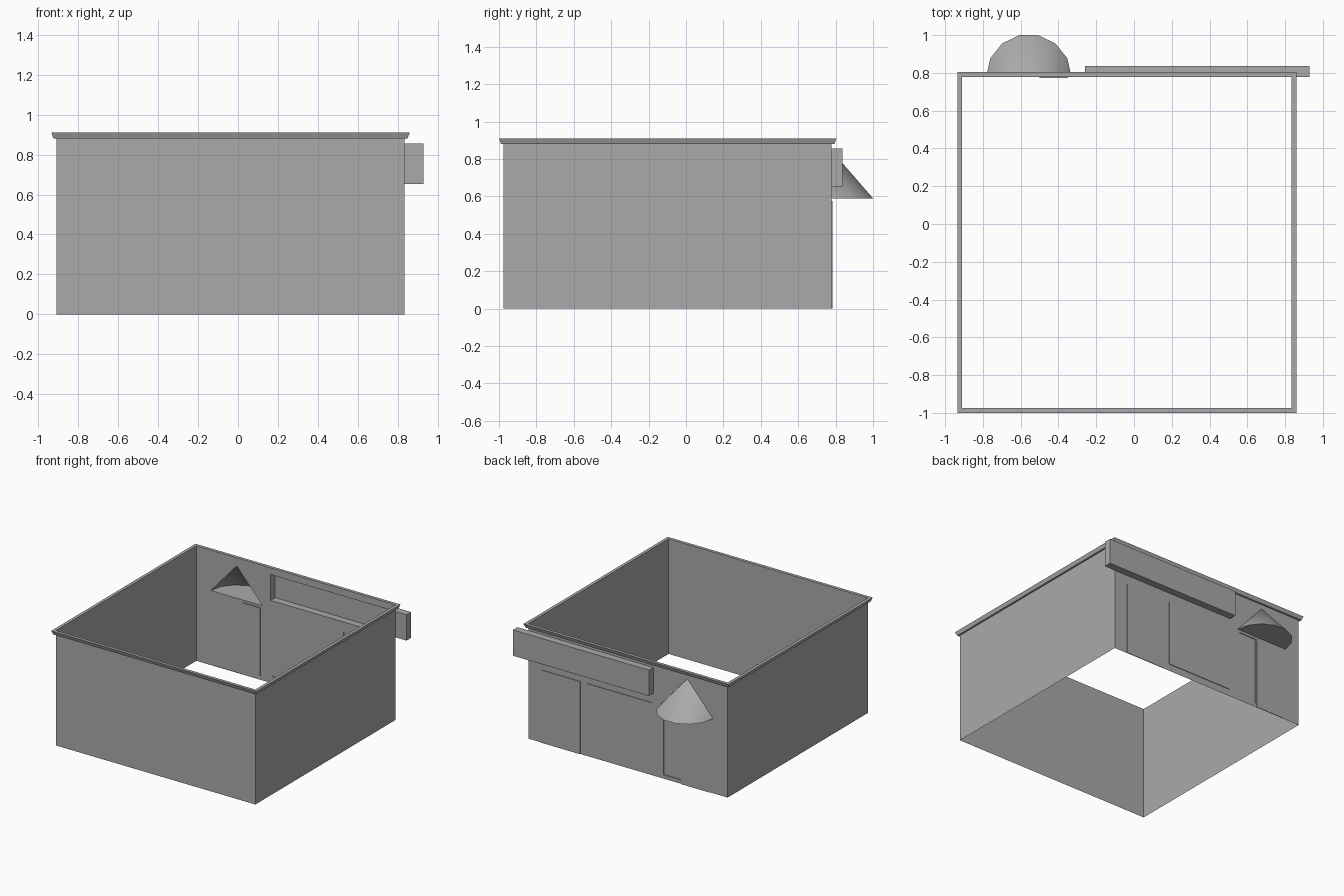
import bpy
import bmesh
import math
from mathutils import Vector

cube = bpy.data.objects.get("Cube")
if cube:
    bpy.data.objects.remove(cube, do_unlink=True)

# One plain grey for the whole building
GREY = (0.4, 0.4, 0.4, 1)
grey = bpy.data.materials.new("plain grey")
grey.use_nodes = True
grey.diffuse_color = GREY
grey.node_tree.nodes["Principled BSDF"].inputs["Base Color"].default_value = GREY

# Footprint and heights
LEFT, RIGHT, FRONT, BACK = -0.91, 0.835, -0.975, 0.779
WALL_TOP, RIM_TOP = 0.88, 0.91


def finish(name, bm, smooth=False):
    mesh = bpy.data.meshes.new(name)
    bm.to_mesh(mesh)
    bm.free()
    mesh.materials.append(grey)
    obj = bpy.data.objects.new(name, mesh)
    bpy.context.collection.objects.link(obj)
    if smooth:
        bpy.ops.object.select_all(action='DESELECT')
        obj.select_set(True)
        bpy.context.view_layer.objects.active = obj
        bpy.ops.object.shade_smooth_by_angle(angle=math.radians(35))
    return obj


def rectangle(x0, x1, z0, z1):
    return [(x0, z0), (x1, z0), (x1, z1), (x0, z1)]


def wall(name, a, b):
    """Single-sheet wall standing on the ground line from a to b."""
    bm = bmesh.new()
    bm.faces.new([bm.verts.new(p) for p in (
        (*a, 0), (*b, 0), (*b, WALL_TOP), (*a, WALL_TOP))])
    finish(name, bm)


def tray(name, x0, x1, z0, z1, depth):
    """Panel pushed out of (or into) the back wall, open toward the wall."""
    bm = bmesh.new()
    rect = rectangle(x0, x1, z0, z1)
    inner = [bm.verts.new((x, BACK, z)) for x, z in rect]
    outer = [bm.verts.new((x, BACK + depth, z)) for x, z in rect]
    bm.faces.new(outer[::-1])
    for i in range(4):
        j = (i + 1) % 4
        bm.faces.new((inner[i], inner[j], outer[j], outer[i]))
    return finish(name, bm)


# Plain walls
wall("front_wall", (LEFT, FRONT), (RIGHT, FRONT))
wall("left_wall", (RIGHT, FRONT), (RIGHT, BACK))
wall("right_wall", (LEFT, BACK), (LEFT, FRONT))

# Sizes of the features on the back wall
wide_door = (0.38, 0.72, 0, 0.575)
side_panel = (-0.757, -0.51, 0, 0.575)
window = (-0.25, 0.322, 0.055, 0.575)
narrow_door = (-0.5, -0.35, 0.03, 0.57)
sign = (-0.26, 0.93, 0.652, 0.856)
AWNING_X, AWNING_R, AWNING_Z, AWNING_TIP = -0.557, 0.2262, 0.59, 0.845

# Back wall, notched and pierced where features open into the room
outline = [(LEFT, 0)]
for x0, x1, z0, z1 in (side_panel, wide_door):
    outline += [(x0, z0), (x0, z1), (x1, z1), (x1, z0)]
outline += [(RIGHT, 0), (RIGHT, sign[2]), (sign[0], sign[2]),
            (sign[0], sign[3]), (RIGHT, sign[3]),
            (RIGHT, WALL_TOP), (LEFT, WALL_TOP)]
gable = [(AWNING_X - AWNING_R, AWNING_Z), (AWNING_X + AWNING_R, AWNING_Z),
         (AWNING_X, AWNING_TIP)]
bm = bmesh.new()
for loop in (outline, rectangle(*window), rectangle(*narrow_door), gable):
    vs = [bm.verts.new((x, BACK, z)) for x, z in loop]
    for i, v in enumerate(vs):
        bm.edges.new((v, vs[(i + 1) % len(vs)]))
bmesh.ops.triangle_fill(bm, use_beauty=True, edges=bm.edges[:],
                        normal=Vector((0, 1, 0)))
bm.normal_update()
bmesh.ops.reverse_faces(bm, faces=[f for f in bm.faces if f.normal.y < 0])
finish("back_wall", bm)

# Shallow panels and the long sign box
tray("wide_door", *wide_door, 0.005)
tray("side_panel", *side_panel, 0.005)
tray("window", *window, 0.005)
tray("narrow_door", *narrow_door, -0.007)
tray("sign_box", *sign, 0.057)

# Cap behind the part of the sign that overhangs the corner
bm = bmesh.new()
bm.faces.new([bm.verts.new((x, BACK, z))
              for x, z in rectangle(RIGHT, *sign[1:])])
finish("sign_end_cap", bm)

# Flared rim around the top of the walls
bm = bmesh.new()
profile = [(0, WALL_TOP), (0.014, WALL_TOP), (0.025, RIM_TOP), (0, RIM_TOP)]
corners = [(LEFT, FRONT, -1, -1), (RIGHT, FRONT, 1, -1),
           (RIGHT, BACK, 1, 1), (LEFT, BACK, -1, 1)]
rings = [[bm.verts.new((x + sx * d, y + sy * d, z)) for d, z in profile]
         for x, y, sx, sy in corners]
for i in range(4):
    a, b = rings[i], rings[(i + 1) % 4]
    for k in range(4):
        m = (k + 1) % 4
        bm.faces.new((a[k], b[k], b[m], a[m]))
bmesh.ops.recalc_face_normals(bm, faces=bm.faces[:])
finish("roof_rim", bm)

# Half-cone awning over the narrow door
bm = bmesh.new()
SEGMENTS = 7
tip = bm.verts.new((AWNING_X, BACK, AWNING_TIP))
arc = []
for i in range(SEGMENTS + 1):
    t = math.pi * i / SEGMENTS
    arc.append(bm.verts.new((AWNING_X + AWNING_R * math.cos(t),
                             BACK + AWNING_R * math.sin(t), AWNING_Z)))
for a, b in zip(arc, arc[1:]):
    bm.faces.new((a, b, tip))
bm.faces.new(arc[::-1])
finish("awning", bm, smooth=True)
